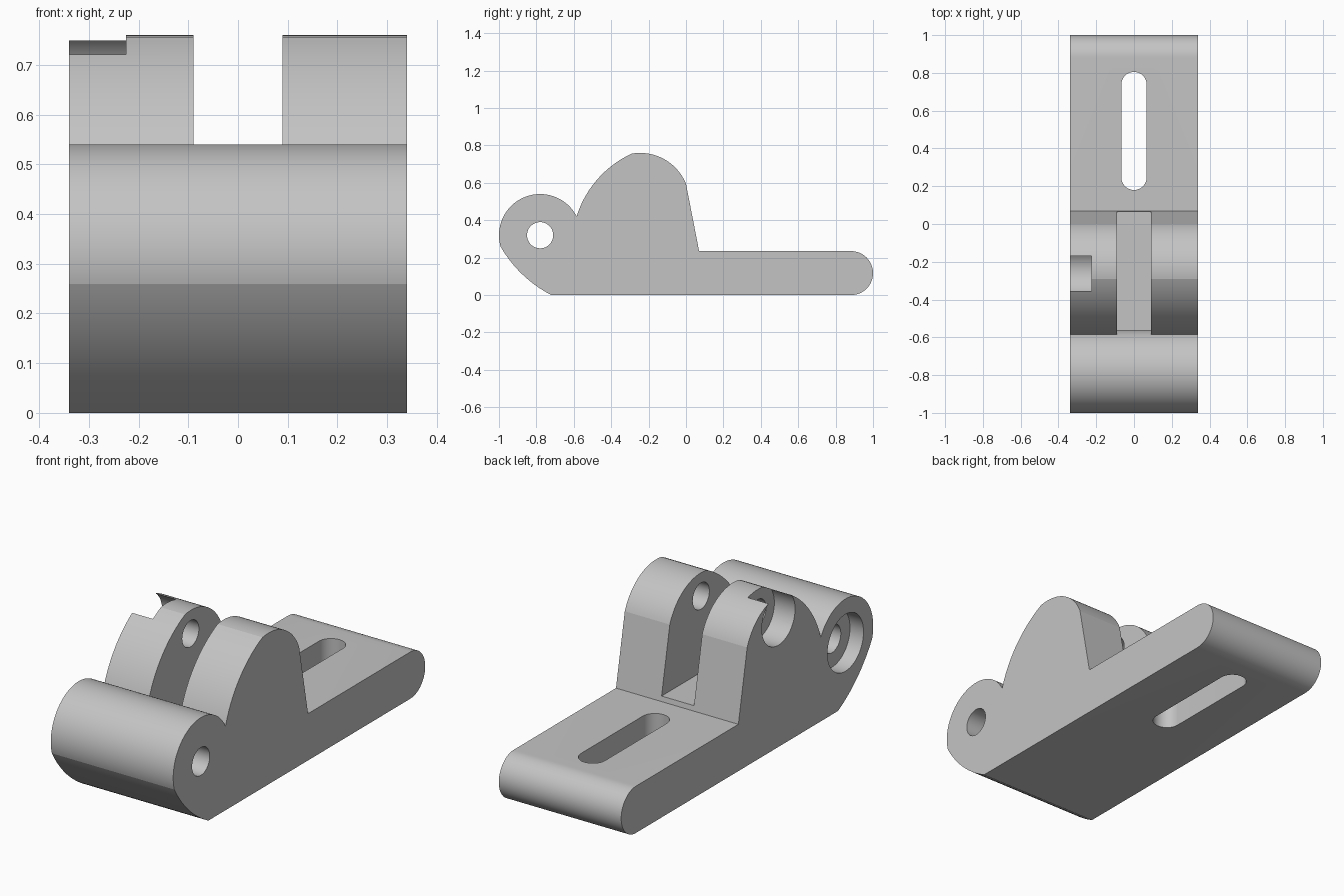
import bpy, bmesh
from math import sin, cos, pi, radians, atan2, hypot, asin

if "Cube" in bpy.data.objects:
    bpy.data.objects.remove(bpy.data.objects["Cube"], do_unlink=True)

grey = bpy.data.materials.new("plain grey")
grey.use_nodes = True
colour = (0.55, 0.55, 0.55, 1)
grey.diffuse_color = colour
grey.node_tree.nodes["Principled BSDF"].inputs["Base Color"].default_value = colour

HALF = 0.34


def arc(centre, r, a0, a1, n=32):
    """Points on a circle between two angles in degrees."""
    angles = [radians(a0 + (a1 - a0) * i / n) for i in range(n + 1)]
    return [(centre[0] + r * cos(a), centre[1] + r * sin(a)) for a in angles]


def bulge(p, q, sag, n=24):
    """Arc from p to q, bowed to the left of travel by sag."""
    dx, dy = q[0] - p[0], q[1] - p[1]
    c = hypot(dx, dy)
    r = c * c / (8 * sag) + sag / 2
    ux, uy = dx / c, dy / c
    centre = ((p[0] + q[0]) / 2 + uy * (r - sag), (p[1] + q[1]) / 2 - ux * (r - sag))
    half = asin(c / 2 / r)
    mid = atan2(ux, -uy)
    return arc(centre, r, (mid + half) * 180 / pi, (mid - half) * 180 / pi, n)


def prism(name, points, lo, hi, axis="x"):
    """Extrude an outline along x (points are y, z) or z (points are x, y)."""
    clean = [p for i, p in enumerate(points)
             if hypot(p[0] - points[i - 1][0], p[1] - points[i - 1][1]) > 1e-5]
    bm = bmesh.new()
    rings = [[bm.verts.new((t, *p) if axis == "x" else (*p, t)) for p in clean]
             for t in (lo, hi)]
    for ring in rings:
        bm.faces.new(ring)
    for i in range(len(clean)):
        bm.faces.new((rings[0][i - 1], rings[0][i], rings[1][i], rings[1][i - 1]))
    bmesh.ops.recalc_face_normals(bm, faces=bm.faces)
    mesh = bpy.data.meshes.new(name)
    bm.to_mesh(mesh)
    bm.free()
    obj = bpy.data.objects.new(name, mesh)
    bpy.context.collection.objects.link(obj)
    mesh.materials.append(grey)
    return obj


def bore(name, centre, r, lo, hi):
    return prism(name, arc(centre, r, 0, 360, 64)[:-1], lo, hi)


# Side outline: barrel, raised lug and flat plate
barrel, barrel_r = (-0.78, 0.32), 0.22
pin = (-0.248, 0.643)
notch_angle = 27.4
notch = arc(barrel, barrel_r, notch_angle, notch_angle)[0]
crown, crown_r = (-0.245, 0.496), 0.264
dome = arc(crown, crown_r, 100, 21.8)
chin = arc(barrel, barrel_r, 196, notch_angle, 64)
outline = (bulge((-0.72, 0), chin[0], 0.027) + chin
           + bulge(notch, dome[0], 0.047) + dome
           + [(0.07, 0.235)]
           + arc((0.8825, 0.1175), 0.1175, 90, -90))
body = prism("hinge_body", outline, -HALF, HALF)

# Gap between the two lugs, following the back of the barrel
gap = (arc(barrel, barrel_r, 0, notch_angle, 12)
       + [(-0.64, 0.9), (0.2, 0.9), (0.2, 0.26), (-0.56, 0.26)])
# Long mounting slot in the plate
slot_r = 0.067
slot = (arc((0, 0.805 - slot_r), slot_r, 0, 180)
        + arc((0, 0.18 + slot_r), slot_r, 180, 360))

cutters = [
    prism("lug_gap_cutter", gap, -0.09, 0.09),
    prism("slot_cutter", slot, -0.1, 0.4, "z"),
    bore("barrel_hole_cutter", barrel, 0.07, -0.5, 0.5),
    bore("barrel_recess_cutter", barrel, 0.143, -0.5, -HALF + 0.075),
    bore("pin_hole_cutter", pin, 0.066, -0.5, 0.225),
    bore("pin_recess_cutter", pin, 0.132, -0.5, -0.225),
]
for cutter in cutters:
    cutter.hide_render = True
    mod = body.modifiers.new(cutter.name, "BOOLEAN")
    mod.operation = "DIFFERENCE"
    mod.solver = "EXACT"
    mod.object = cutter

# Apply the cuts, then remove the cutters
bpy.ops.object.select_all(action="DESELECT")
body.select_set(True)
bpy.context.view_layer.objects.active = body
for mod in list(body.modifiers):
    bpy.ops.object.modifier_apply(modifier=mod.name)
for cutter in cutters:
    bpy.data.objects.remove(cutter, do_unlink=True)
bpy.ops.object.shade_smooth_by_angle(angle=radians(9))
